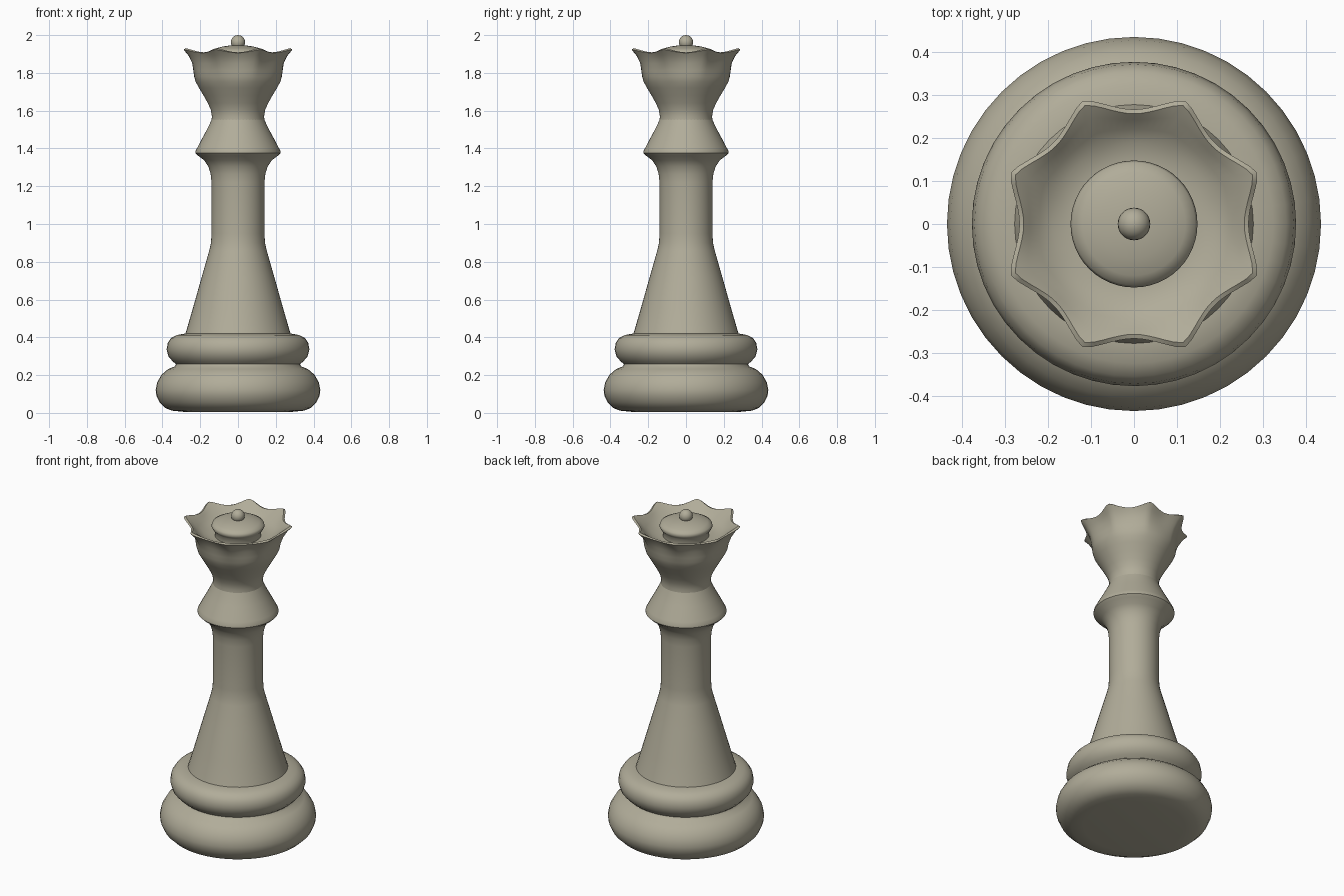
import bpy, bmesh, math

# Warm grey-brown finish shared by every part
finish = bpy.data.materials.new("warm_grey")
finish.diffuse_color = (0.44, 0.415, 0.32, 1)

def lathe(name, rings, segs=48, angle=50):
    """Revolve rings (r, z) or scalloped rings (valley_r, valley_z, tip_r, tip_z)."""
    bm = bmesh.new()
    loops = []
    for ring in rings:
        r0, z0, r1, z1 = ring if len(ring) == 4 else (*ring, *ring)
        if r0 == 0:
            loops.append([bm.verts.new((0, 0, z0))] * segs)
            continue
        loop = []
        for i in range(segs):
            a = 2 * math.pi * i / segs
            w = 1.11 - math.sqrt(math.cos(4 * a) ** 2 * 1.22 + 0.0121)
            w = max(w, 0)
            r, z = r0 + (r1 - r0) * w, z0 + (z1 - z0) * w
            loop.append(bm.verts.new((r * math.cos(a), r * math.sin(a), z)))
        loops.append(loop)
    for lo, hi in zip(loops, loops[1:]):
        for i in range(segs):
            j = (i + 1) % segs
            quad = [lo[i], lo[j], hi[j], hi[i]]
            bm.faces.new(list(dict.fromkeys(quad)))
    bmesh.ops.recalc_face_normals(bm, faces=bm.faces)
    mesh = bpy.data.meshes.new(name)
    bm.to_mesh(mesh)
    bm.free()
    mesh.materials.append(finish)
    ob = bpy.data.objects.new(name, mesh)
    bpy.context.collection.objects.link(ob)
    bpy.ops.object.select_all(action='DESELECT')
    ob.select_set(True)
    bpy.context.view_layer.objects.active = ob
    bpy.ops.object.shade_smooth_by_angle(angle=math.radians(angle))
    return ob

# Two rounded base mouldings
lathe("base", [
    (0, 0.005), (0.28, 0.005), (0.35, 0.012), (0.385, 0.026), (0.415, 0.055), (0.432, 0.092),
    (0.436, 0.122), (0.428, 0.162), (0.405, 0.202), (0.37, 0.232), (0.335, 0.246),
    (0.328, 0.258), (0.345, 0.272), (0.368, 0.298), (0.378, 0.335), (0.372, 0.37),
    (0.355, 0.396), (0.325, 0.412), (0.28, 0.42), (0, 0.42)])

# Tapered stem, column and collar
lathe("stem", [
    (0, 0.40), (0.285, 0.40), (0.275, 0.43), (0.24, 0.55), (0.192, 0.72), (0.152, 0.86),
    (0.143, 0.90), (0.14, 0.95), (0.14, 1.22), (0.145, 1.265), (0.157, 1.305),
    (0.18, 1.338), (0.212, 1.362), (0.226, 1.376), (0.225, 1.386), (0.215, 1.405),
    (0.197, 1.44), (0.175, 1.48), (0.152, 1.525), (0.139, 1.555), (0, 1.56)])

# Flared crown with eight points and a hollow top
lathe("crown", [
    (0, 1.54), (0.141, 1.545), (0.138, 1.57), (0.144, 1.605), (0.16, 1.64), (0.182, 1.68),
    (0.206, 1.72), (0.224, 1.752), (0.232, 1.78, 0.236, 1.78),
    (0.236, 1.81, 0.243, 1.815), (0.242, 1.85, 0.258, 1.855),
    (0.253, 1.883, 0.283, 1.895), (0.267, 1.906, 0.311, 1.924),
    (0.257, 1.909, 0.299, 1.931), (0.243, 1.895, 0.265, 1.912),
    (0.22, 1.872, 0.228, 1.88), (0.19, 1.855), (0.15, 1.845), (0, 1.845)], segs=96)

# Domed cap inside the crown
lathe("crown_cap", [
    (0, 1.84), (0.13, 1.84), (0.128, 1.875), (0.142, 1.89), (0.148, 1.903),
    (0.143, 1.917), (0.12, 1.929), (0.08, 1.94), (0.035, 1.946), (0, 1.946)])

# Ball finial
c, rad = 1.962, 0.038
lathe("finial", [
    (0 if k in (0, 12) else rad * math.sin(math.pi * k / 12),
     c - rad * math.cos(math.pi * k / 12)) for k in range(13)], segs=24)
